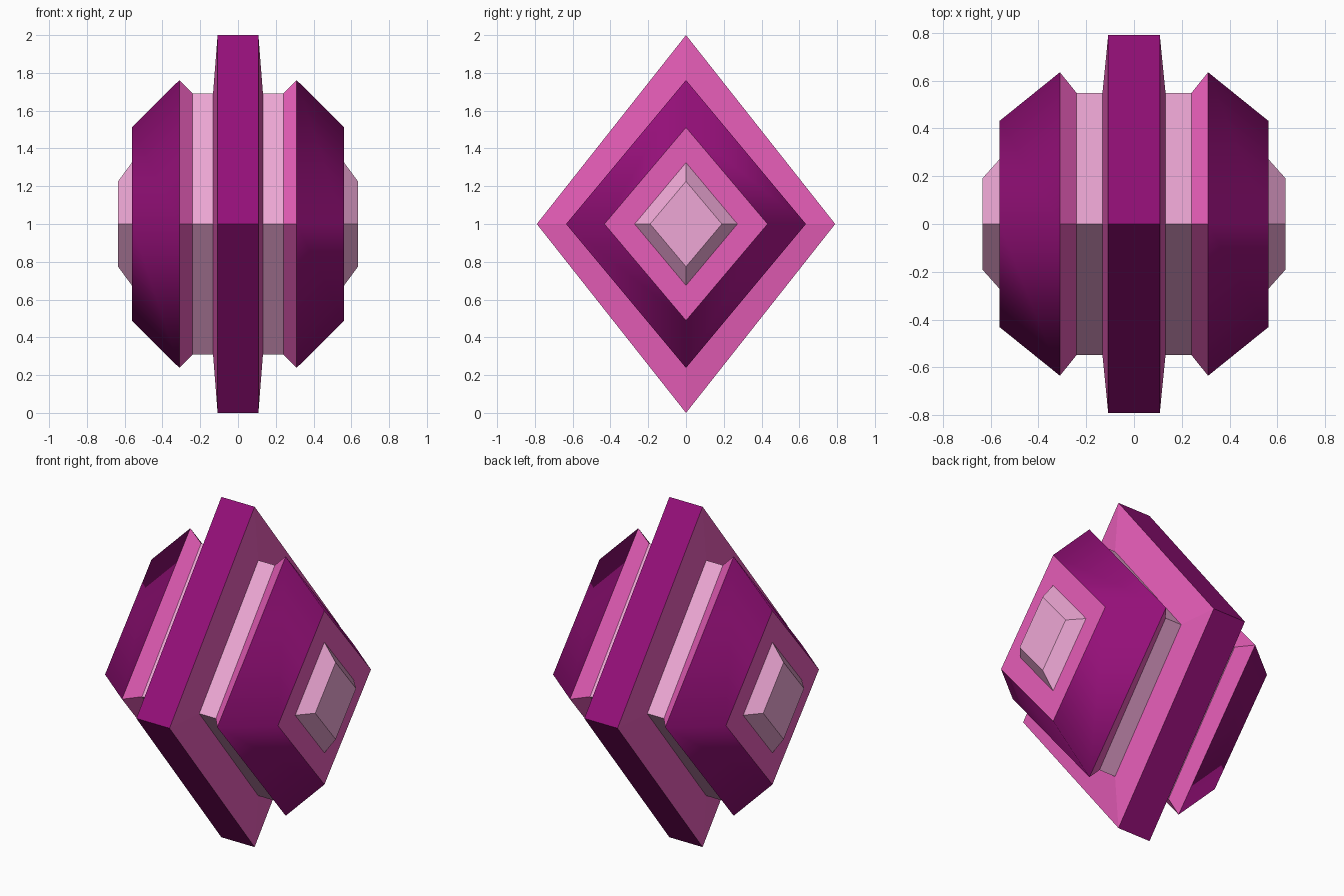
import bpy

if "Cube" in bpy.data.objects:
    bpy.data.objects.remove(bpy.data.objects["Cube"])


def material(name, rgb):
    m = bpy.data.materials.new(name)
    m.diffuse_color = (*rgb, 1)
    m.use_nodes = True
    m.node_tree.nodes["Principled BSDF"].inputs["Base Color"].default_value = m.diffuse_color
    return m


DARK = material("dark_magenta", (0.30, 0.005, 0.19))
PINK = material("pink", (0.79, 0.11, 0.48))
PALE = material("pale_pink", (0.86, 0.39, 0.67))


def diamond_loft(name, rings, mats, side=1, cap=None, smooth=()):
    """Join diamond rings (x, half width y, half height z), centred on z = 1."""
    verts, faces, strip = [], [], []
    for x, y, z in rings:
        verts += [(side * x, 0, 1 + z), (side * x, -y, 1),
                  (side * x, 0, 1 - z), (side * x, y, 1)]
    for r in range(len(rings) - 1):
        for i in range(4):
            j = (i + 1) % 4
            faces.append((4 * r + i, 4 * r + j, 4 * r + 4 + j, 4 * r + 4 + i))
            strip.append(r)
    if cap:
        n = len(verts)
        faces.append((n - 4, n - 3, n - 2, n - 1))
        strip.append(len(mats))
        mats = mats + [cap]
    if side < 0:
        faces = [f[::-1] for f in faces]
    mesh = bpy.data.meshes.new(name)
    mesh.from_pydata(verts, [], faces)
    slots = list(dict.fromkeys(mats))
    for m in slots:
        mesh.materials.append(m)
    for poly, r in zip(mesh.polygons, strip):
        poly.material_index = slots.index(mats[r])
        poly.use_smooth = r in smooth
    # Keep the ring outlines crisp where smooth strips meet flat ones
    for e in mesh.edges:
        a, b = e.vertices
        e.use_edge_sharp = a // 4 == b // 4
    mesh.update()
    obj = bpy.data.objects.new(name, mesh)
    bpy.context.collection.objects.link(obj)


# Large middle disc
diamond_loft("middle_disc",
             [(-0.132, 0.548, 0.692), (-0.108, 0.79, 1), (0.108, 0.79, 1), (0.132, 0.548, 0.692)],
             [PINK, DARK, PINK])

for side, label in ((-1, "left"), (1, "right")):
    # Recessed band between the disc and the side shell
    diamond_loft(label + "_band", [(0.132, 0.548, 0.692), (0.24, 0.548, 0.692)], [PALE], side)
    # Side shell: inner chamfer, sloped rim, flat outer face
    diamond_loft(label + "_shell",
                 [(0.24, 0.548, 0.692), (0.31, 0.635, 0.762), (0.562, 0.432, 0.511), (0.562, 0.272, 0.325)],
                 [PINK, DARK, PINK], side, smooth=(1,))
    # Bevelled gem on the outer face
    diamond_loft(label + "_gem", [(0.562, 0.272, 0.325), (0.635, 0.19, 0.226)], [PALE], side, cap=PALE)
